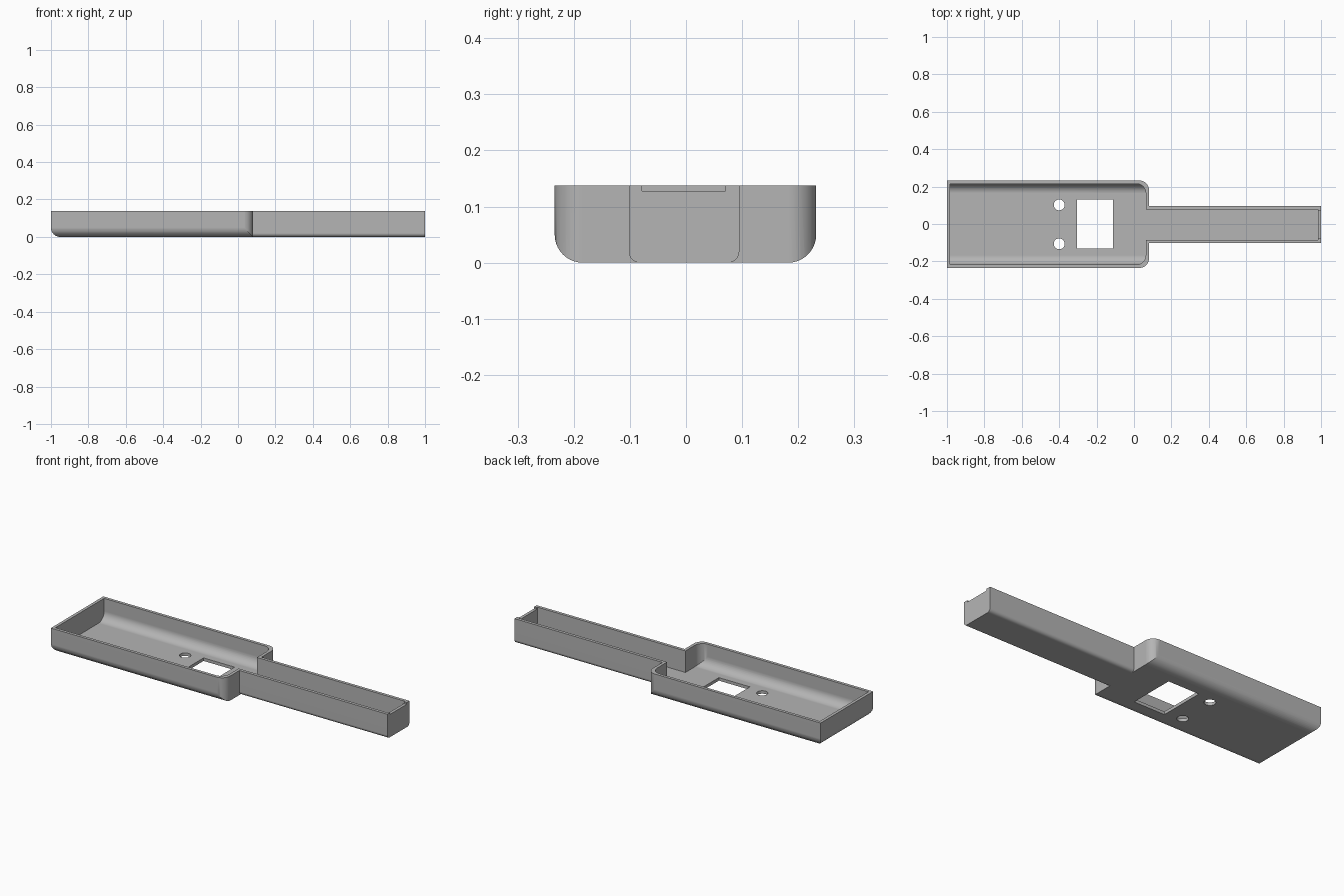
import bpy, bmesh, math
from mathutils import Vector

cube = bpy.data.objects.get("Cube")
if cube:
    bpy.data.objects.remove(cube, do_unlink=True)

TOP, WALL, FILLET, EPS = 0.138, 0.017, 0.05, 0.0004

grey = bpy.data.materials.new("plain_grey")
grey.use_nodes = True
grey.diffuse_color = (0.46, 0.46, 0.46, 1)
grey.node_tree.nodes["Principled BSDF"].inputs["Base Color"].default_value = grey.diffuse_color


def rounded(u0, u1, v0, v1, radii=(0, 0, 0, 0), steps=10):
    """Rectangle outline with a radius per corner, counter-clockwise from (u0, v0)."""
    corners = [(u0, v0, 1, 1), (u1, v0, -1, 1), (u1, v1, -1, -1), (u0, v1, 1, -1)]
    points = []
    for i, ((u, v, su, sv), r) in enumerate(zip(corners, radii)):
        if r == 0:
            points.append((u, v))
            continue
        for k in range(steps + 1):
            a = math.pi + math.pi / 2 * (i + k / steps)
            points.append((u + su * r + r * math.cos(a), v + sv * r + r * math.sin(a)))
    return points


def prism(name, outline, axis, start, end):
    """Extrude a flat outline along one axis."""
    place = {"x": lambda u, v, w: (w, u, v),
             "y": lambda u, v, w: (u, w, v),
             "z": lambda u, v, w: (u, v, w)}[axis]
    bm = bmesh.new()
    face = bm.faces.new([bm.verts.new(place(u, v, start)) for u, v in outline])
    extruded = bmesh.ops.extrude_face_region(bm, geom=[face])["geom"]
    verts = [g for g in extruded if isinstance(g, bmesh.types.BMVert)]
    bmesh.ops.translate(bm, verts=verts, vec=Vector(place(0, 0, end - start)))
    bmesh.ops.recalc_face_normals(bm, faces=bm.faces)
    mesh = bpy.data.meshes.new(name)
    bm.to_mesh(mesh)
    bm.free()
    mesh.materials.append(grey)
    obj = bpy.data.objects.new(name, mesh)
    bpy.context.collection.objects.link(obj)
    return obj


def combine(target, tool, operation):
    """Apply a boolean and discard the tool."""
    mod = target.modifiers.new(operation, "BOOLEAN")
    mod.operation, mod.solver, mod.object = operation, "EXACT", tool
    bpy.context.view_layer.objects.active = target
    bpy.ops.object.modifier_apply(modifier=mod.name)
    bpy.data.objects.remove(tool, do_unlink=True)


# Wide tray: rounded lower edges, rounded upright corners beside the handle
tray = prism("tray_shell", rounded(-0.234, 0.232, 0, TOP, (FILLET, FILLET, 0, 0)), "x", -1.1, 0.2)
combine(tray, prism("end_round", rounded(-1, 0.5, -EPS, 0.3, (FILLET, 0, 0, 0)),
                    "y", -0.5, 0.5), "INTERSECT")
combine(tray, prism("plan_round", rounded(-1.2, 0.08, -0.234 - EPS, 0.232 + EPS, (0, FILLET, FILLET, 0)),
                    "z", -0.2, 0.4), "INTERSECT")

# Narrow handle channel
combine(tray, prism("handle", rounded(-0.102, 0.095, 0, TOP, (0.02, 0.02, 0, 0)), "x", 0, 1), "UNION")

# Tray hollow
y0, y1 = -0.234 + WALL, 0.232 - WALL
hollow = prism("tray_hollow", rounded(y0, y1, WALL, 0.3, (FILLET, FILLET, 0, 0)), "x", -1 + WALL, 0.2)
combine(hollow, prism("hollow_plan", rounded(-1.2, 0.08 - WALL, y0 - EPS, y1 + EPS, (0, FILLET, FILLET, 0)),
                      "z", -0.2, 0.5), "INTERSECT")
combine(tray, hollow, "DIFFERENCE")

# Handle hollow and the shallow notch in its end lip
combine(tray, prism("handle_hollow", rounded(-0.102 + WALL, 0.095 - WALL, WALL, 0.3),
                    "x", 0, 1 - WALL), "DIFFERENCE")
combine(tray, prism("lip_notch", rounded(-0.078, 0.07, 0.128, 0.3), "x", 0.95, 1.1), "DIFFERENCE")

# Floor window and two screw holes
combine(tray, prism("window", rounded(-0.305, -0.112, -0.132, 0.13), "z", -0.1, 0.1), "DIFFERENCE")
for y in (-0.106, 0.102):
    r = 0.029
    hole = rounded(-0.4 - r, -0.4 + r, y - r, y + r, (r - EPS,) * 4, 8)
    combine(tray, prism("screw_hole", hole, "z", -0.1, 0.1), "DIFFERENCE")

# Smooth fillets, crisp edges
bpy.ops.object.select_all(action="DESELECT")
tray.select_set(True)
bpy.context.view_layer.objects.active = tray
bpy.ops.object.shade_smooth_by_angle(angle=math.radians(30))
weighted = tray.modifiers.new("even_shading", "WEIGHTED_NORMAL")
weighted.keep_sharp = True
